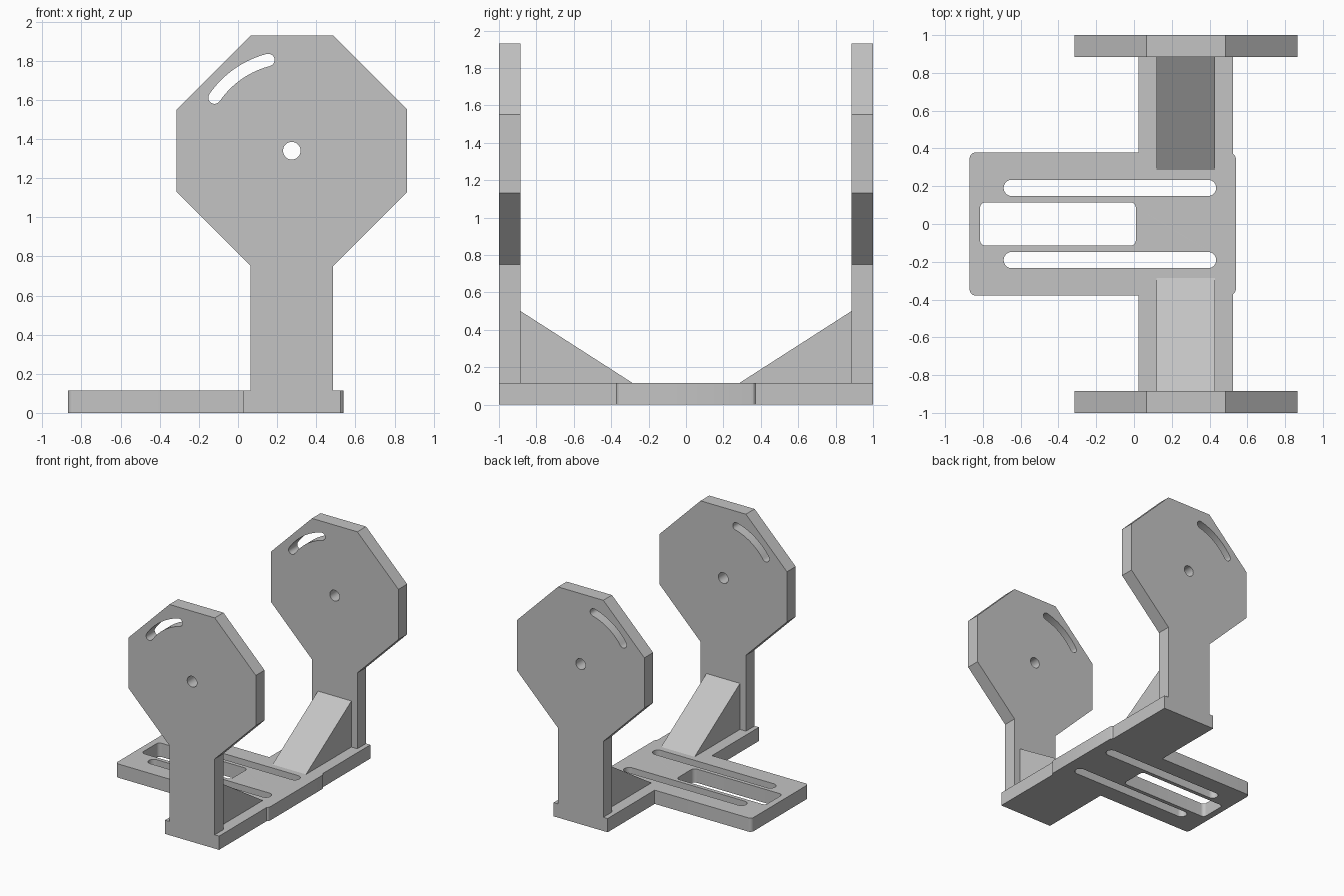
import bpy, bmesh
from math import cos, sin, radians, pi
from mathutils import Matrix

if "Cube" in bpy.data.objects:
    bpy.data.objects.remove(bpy.data.objects["Cube"])

GREY = (0.55, 0.55, 0.55, 1)
grey = bpy.data.materials.new("light_grey")
grey.use_nodes = True
grey.diffuse_color = GREY
grey.node_tree.nodes["Principled BSDF"].inputs["Base Color"].default_value = GREY

T = 0.115            # sheet thickness
PIVOT = (0.275, 1.34)


def arc(cx, cy, r, a0, a1, n=10):
    """Points on an arc, angles in degrees."""
    return [(cx + r * cos(radians(a0 + (a1 - a0) * i / n)),
             cy + r * sin(radians(a0 + (a1 - a0) * i / n))) for i in range(n + 1)]


def rounded(x0, x1, y0, y1, r):
    """Rectangle outline with rounded corners."""
    return (arc(x1 - r, y1 - r, r, 0, 90) + arc(x0 + r, y1 - r, r, 90, 180)
            + arc(x0 + r, y0 + r, r, 180, 270) + arc(x1 - r, y0 + r, r, 270, 360))


def sheet(name, outlines, thickness, matrix):
    """Extrude a filled outline with holes, centred on its own plane."""
    curve = bpy.data.curves.new(name, 'CURVE')
    curve.dimensions = '2D'
    curve.fill_mode = 'BOTH'
    curve.extrude = thickness / 2
    for pts in outlines:
        clean = [p for i, p in enumerate(pts)
                 if abs(p[0] - pts[i - 1][0]) + abs(p[1] - pts[i - 1][1]) > 1e-5]
        spline = curve.splines.new('POLY')
        spline.points.add(len(clean) - 1)
        for sp, (x, y) in zip(spline.points, clean):
            sp.co = (x, y, 0, 1)
        spline.use_cyclic_u = True
    temp = bpy.data.objects.new(name + "_outline", curve)
    bpy.context.collection.objects.link(temp)
    mesh = bpy.data.meshes.new_from_object(
        temp.evaluated_get(bpy.context.evaluated_depsgraph_get()))
    bpy.data.objects.remove(temp)
    bm = bmesh.new()
    bm.from_mesh(mesh)
    bmesh.ops.remove_doubles(bm, verts=bm.verts, dist=1e-5)
    bmesh.ops.transform(bm, matrix=matrix, verts=bm.verts)
    bmesh.ops.recalc_face_normals(bm, faces=bm.faces)
    bm.to_mesh(mesh)
    bm.free()
    mesh.materials.clear()
    mesh.materials.append(grey)
    obj = bpy.data.objects.new(name, mesh)
    bpy.context.collection.objects.link(obj)
    bpy.ops.object.select_all(action='DESELECT')
    obj.select_set(True)
    bpy.context.view_layer.objects.active = obj
    bpy.ops.object.shade_smooth_by_angle(angle=radians(30))
    return obj


# Base: cross-shaped sheet with a window and two long slots
half = [(0.54, 0.345), (0.535, 0.362), (0.525, 0.371), (0.525, 1), (0.025, 1), (0.025, 0.378)]
half += arc(-0.84, 0.348, 0.03, 90, 180)
outline = half + [(x, -y) for x, y in reversed(half)]
window = rounded(-0.815, 0.01, -0.115, 0.115, 0.03)
slots = [rounded(-0.69, 0.435, y - 0.043, y + 0.043, 0.043) for y in (-0.191, 0.191)]
sheet("base", [outline, window] + slots, T, Matrix.Translation((0, 0, T / 2)))

# Upright: narrow stem widening to an octagon, with pivot hole and curved slot
right = [(0.21, T), (0.21, 0.75), (0.59, 1.13), (0.59, 1.55), (0.21, 1.93)]
upright = [(0.275 + x, z) for x, z in right] + [(0.275 - x, z) for x, z in reversed(right)]
hole = arc(*PIVOT, 0.045, 0, 350, 35)
R, W, A0, A1 = 0.479, 0.032, 104.5, 145.5


def slot_end(a, start):
    return arc(PIVOT[0] + R * cos(radians(a)), PIVOT[1] + R * sin(radians(a)),
               W, start, start + 180)


curved_slot = (arc(*PIVOT, R + W, A0, A1, 20) + slot_end(A1, A1)
               + arc(*PIVOT, R - W, A1, A0, 20) + slot_end(A0, A0 + 180))

# Gusset: triangular brace, drawn in the y-z plane
gusset = [(0.885, T), (0.885, 0.5), (0.285, T)]
stand = Matrix.Rotation(pi / 2, 4, 'X')
turn = Matrix.Rotation(pi / 2, 4, 'Z') @ stand

for side, name in ((-1, "front"), (1, "back")):
    sheet(name + "_upright", [upright, hole, curved_slot], T,
          Matrix.Translation((0, side * (1 - T / 2), 0)) @ stand)
    sheet(name + "_gusset", [[(side * y, z) for y, z in gusset]], 0.31,
          Matrix.Translation((0.275, 0, 0)) @ turn)
